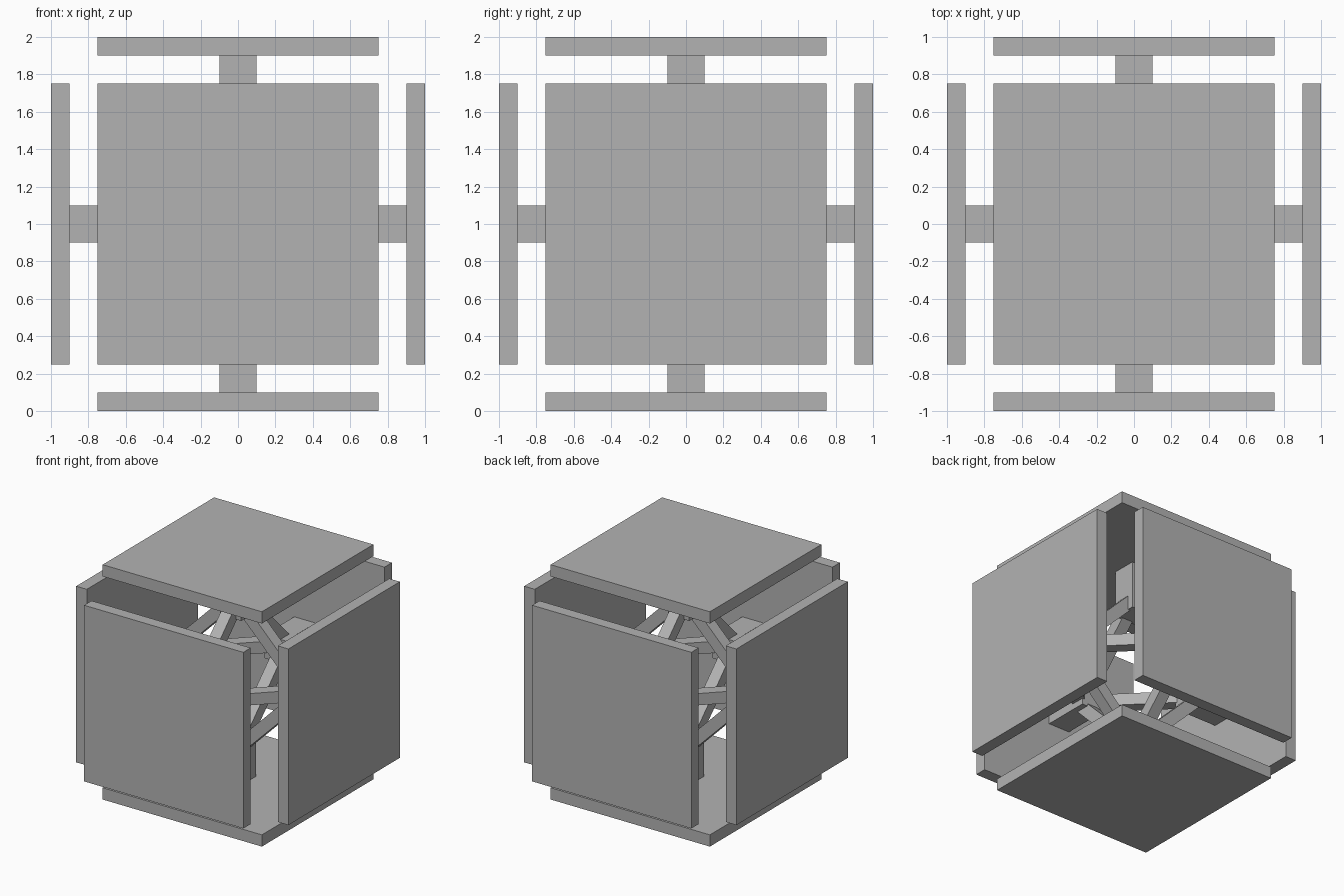
import bpy
import math
from itertools import combinations
from mathutils import Matrix, Vector

cube = bpy.data.objects.get("Cube")
if cube:
    bpy.data.objects.remove(cube, do_unlink=True)

CENTRE = Vector((0, 0, 1))
NODE = 0.65       # distance of the frame corners from the centre
THICK = 0.1       # strut thickness

# One plain grey for everything
grey = bpy.data.materials.new("plain_grey")
grey.use_nodes = True
grey.diffuse_color = (0.45, 0.45, 0.45, 1)
grey.node_tree.nodes["Principled BSDF"].inputs["Base Color"].default_value = (0.45, 0.45, 0.45, 1)


def box(name, centre, size, axes=Matrix.Identity(3)):
    """Add a box of the given size, turned to the given axes."""
    bpy.ops.mesh.primitive_cube_add(size=1)
    obj = bpy.context.object
    obj.name = name
    obj.data.transform(axes.to_4x4() @ Matrix.Diagonal((*size, 1)))
    obj.location = CENTRE + centre
    obj.data.materials.append(grey)
    return obj


sides = {
    "left": Vector((1, 0, 0)), "right": Vector((-1, 0, 0)),
    "back": Vector((0, 1, 0)), "front": Vector((0, -1, 0)),
    "top": Vector((0, 0, 1)), "bottom": Vector((0, 0, -1)),
}

# Outer plates and the square posts that carry them
for name, d in sides.items():
    plate = [0.1 if abs(c) > 0.5 else 1.5 for c in d]
    post = [0.4 if abs(c) > 0.5 else 0.2 for c in d]
    box(name + "_plate", d * 0.95, plate)
    box(name + "_post", d * 0.7, post)

# Diagonal struts joining every pair of neighbouring posts
for (name_a, a), (name_b, b) in combinations(sides.items(), 2):
    if abs(a.dot(b)) > 0.5:
        continue
    along = (b - a).normalized()
    out = (a + b).normalized()
    axes = Matrix((along, out, along.cross(out))).transposed()
    box(f"{name_a}_{name_b}_strut", (a + b) * NODE / 2,
        (NODE * math.sqrt(2), THICK, THICK), axes)
